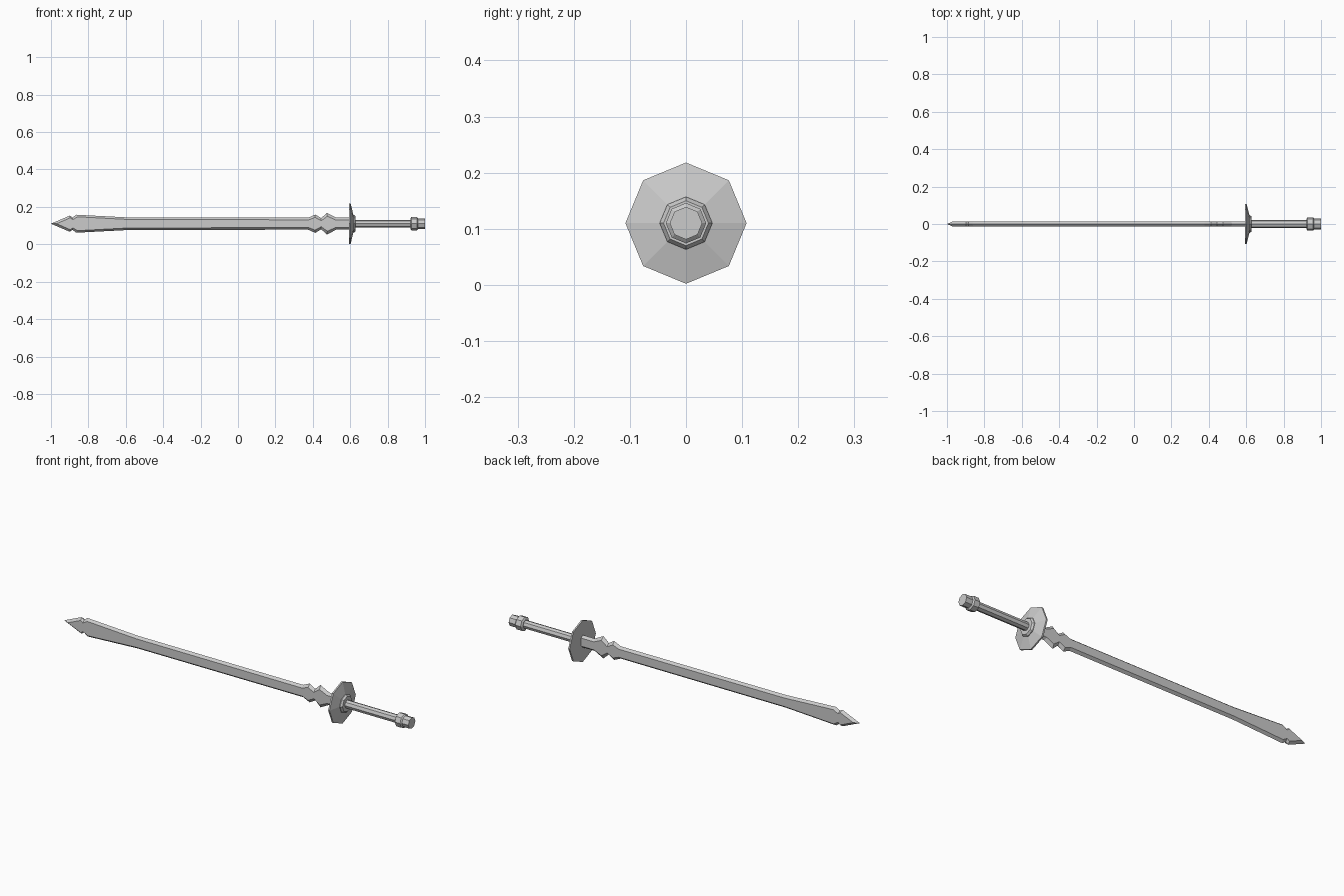
import bpy, bmesh, math

if "Cube" in bpy.data.objects:
    bpy.data.objects.remove(bpy.data.objects["Cube"])

Z = 0.11  # height of the sword's axis


def make_object(name, bm):
    bmesh.ops.remove_doubles(bm, verts=bm.verts, dist=1e-5)
    bmesh.ops.recalc_face_normals(bm, faces=bm.faces)
    me = bpy.data.meshes.new(name)
    bm.to_mesh(me)
    bm.free()
    ob = bpy.data.objects.new(name, me)
    bpy.context.collection.objects.link(ob)
    return ob


def lathe_x(name, profile, sides=8):
    """Spin (x, radius) points around the sword axis, with a corner at the top."""
    bm = bmesh.new()
    rings = []
    for x, r in profile:
        rings.append([bm.verts.new((x, r * math.sin(2 * math.pi * i / sides),
                                    Z + r * math.cos(2 * math.pi * i / sides)))
                      for i in range(sides)])
    for a, b in zip(rings, rings[1:]):
        for i in range(sides):
            j = (i + 1) % sides
            bm.faces.new((a[i], a[j], b[j], b[i]))
    bm.faces.new(rings[0])
    bm.faces.new(rings[-1])
    return make_object(name, bm)


# Blade: x, outer half width, x of the flat's edge, half width of the flat
outline = [
    (-1.0, 0.0, -0.97, 0.0),
    (-0.90, 0.043, -0.896, 0.032),
    (-0.885, 0.033, -0.883, 0.022),
    (-0.865, 0.048, -0.858, 0.037),
    (-0.575, 0.033, -0.575, 0.022),
    (0.375, 0.032, 0.379, 0.021),
    (0.413, 0.049, 0.412, 0.034),
    (0.445, 0.030, 0.445, 0.016),
    (0.475, 0.058, 0.478, 0.040),
    (0.525, 0.032, 0.520, 0.021),
    (0.605, 0.032, 0.605, 0.021),
]
T = 0.013  # half thickness of the flat
bm = bmesh.new()
sections = []
for x, h, xi, hi in outline:
    pts = [(x, 0, h), (xi, T, hi), (xi, T, -hi), (x, 0, -h), (xi, -T, -hi), (xi, -T, hi)]
    sections.append([bm.verts.new((px, py, Z + pz)) for px, py, pz in pts])
for a, b in zip(sections, sections[1:]):
    for i in range(6):
        j = (i + 1) % 6
        bm.faces.new((a[i], a[j], b[j], b[i]))
bm.faces.new(sections[-1])
bmesh.ops.remove_doubles(bm, verts=bm.verts, dist=1e-5)
# close the sloped point
bmesh.ops.holes_fill(bm, edges=[e for e in bm.edges if e.is_boundary], sides=0)
make_object("blade", bm)

# Octagonal dished guard with its collar
lathe_x("guard", [(0.594, 0.108), (0.602, 0.108), (0.617, 0.047)])
lathe_x("collar", [(0.612, 0.047), (0.620, 0.047), (0.629, 0.040)])

# Grip and stepped pommel
lathe_x("grip", [(0.62, 0.021), (0.93, 0.021)])
lathe_x("pommel_ring", [(0.922, 0.028), (0.927, 0.036), (0.957, 0.036), (0.963, 0.029)])
lathe_x("pommel_cap", [(0.955, 0.029), (1.0, 0.029)])
